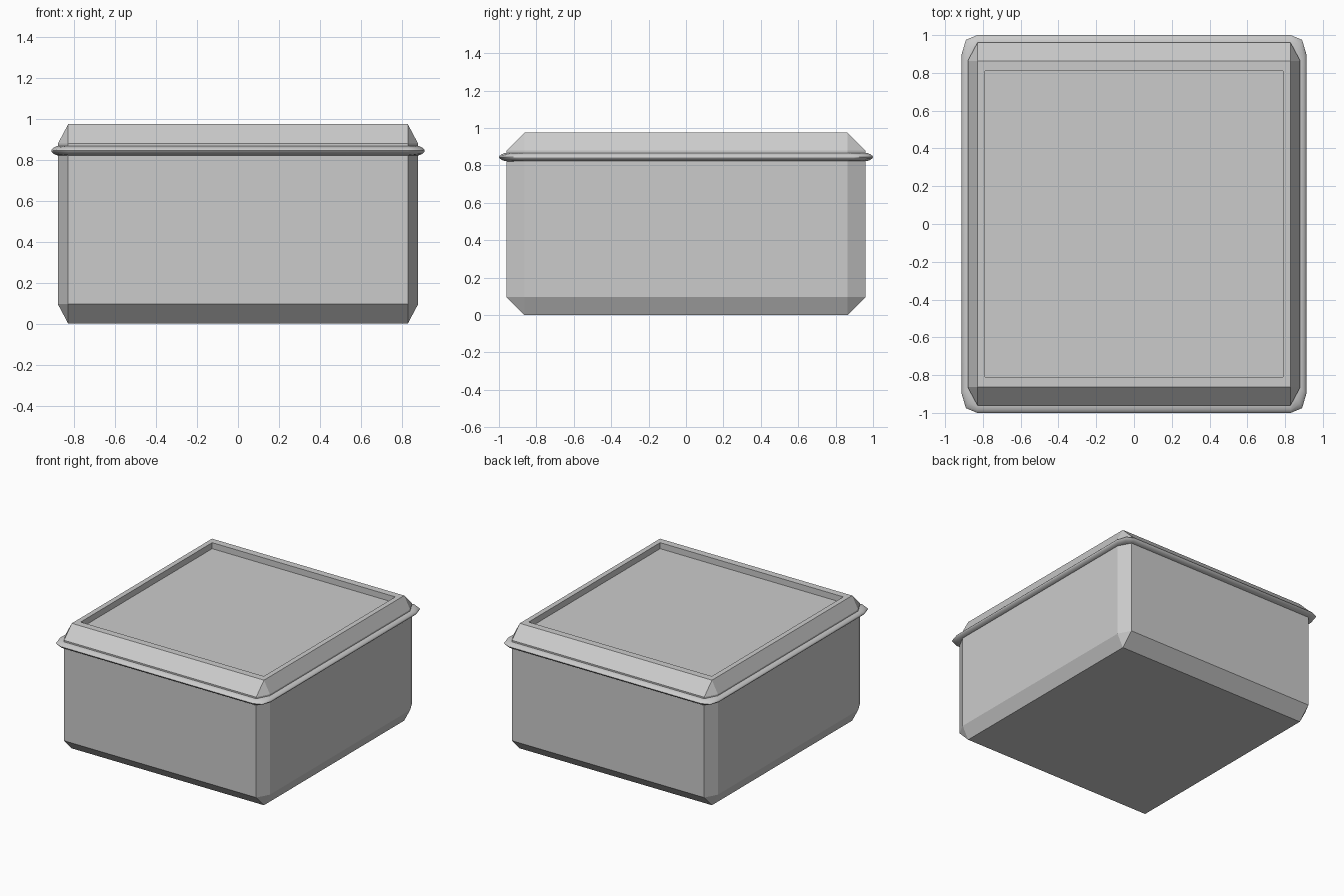
import bpy, bmesh
from mathutils import Vector

if "Cube" in bpy.data.objects:
    bpy.data.objects.remove(bpy.data.objects["Cube"])


def add_object(name, bm):
    bmesh.ops.recalc_face_normals(bm, faces=bm.faces)
    mesh = bpy.data.meshes.new(name)
    bm.to_mesh(mesh)
    bm.free()
    ob = bpy.data.objects.new(name, mesh)
    bpy.context.collection.objects.link(ob)
    return ob


# Container body: chamfered block, squashed in x, with a recessed top panel
H, SX = 0.975, 0.53
bm = bmesh.new()
bmesh.ops.create_cube(bm, size=2)
bmesh.ops.scale(bm, vec=(0.88 / SX, 0.96, H / 2), verts=bm.verts)
bmesh.ops.bevel(bm, geom=bm.edges[:], offset=0.096, offset_type='OFFSET',
                segments=1, affect='EDGES')
bmesh.ops.scale(bm, vec=(SX, 1, 1), verts=bm.verts)
bmesh.ops.translate(bm, vec=(0, 0, H / 2), verts=bm.verts)
bm.normal_update()
top = max(bm.faces, key=lambda f: f.calc_center_median().z)
bmesh.ops.inset_individual(bm, faces=[top], thickness=0.03)
for v in top.verts:
    v.co = Vector((0.79 if v.co.x > 0 else -0.79,
                   0.81 if v.co.y > 0 else -0.81, H))
floor = bmesh.ops.extrude_discrete_faces(bm, faces=[top])['faces'][0]
bmesh.ops.translate(bm, vec=(0, 0, -0.047), verts=floor.verts)
add_object("container_body", bm)

# Lid rim: rounded band around the body; t = 0 on the wall, 1 at the tip
inner = [(0.88, 0.864), (0.855, 0.912), (0.83, 0.96)]
outer = [(0.912, 0.90), (0.89, 0.975), (0.83, 1.0)]


def full_loop(quarter):
    pts = []
    for sx, sy in ((1, 1), (-1, 1), (-1, -1), (1, -1)):
        q = quarter if sx * sy > 0 else quarter[::-1]
        pts += [Vector((x * sx, y * sy, 0)) for x, y in q]
    return pts


profile = [(-0.3, -0.023), (0.2, -0.022), (0.6, -0.016), (0.9, -0.007), (1, 0),
           (0.9, 0.007), (0.6, 0.016), (0.2, 0.022), (-0.3, 0.023)]
bm = bmesh.new()
loops = []
for t, dz in profile:
    loops.append([bm.verts.new(a.lerp(b, t) + Vector((0, 0, 0.845 + dz)))
                  for a, b in zip(full_loop(inner), full_loop(outer))])
n = len(loops[0])
for a, b in zip(loops, loops[1:] + loops[:1]):
    for i in range(n):
        j = (i + 1) % n
        bm.faces.new((a[i], a[j], b[j], b[i]))
rim = add_object("lid_rim", bm)
bpy.context.view_layer.objects.active = rim
rim.select_set(True)
bpy.ops.object.shade_smooth_by_angle(angle=0.9)
